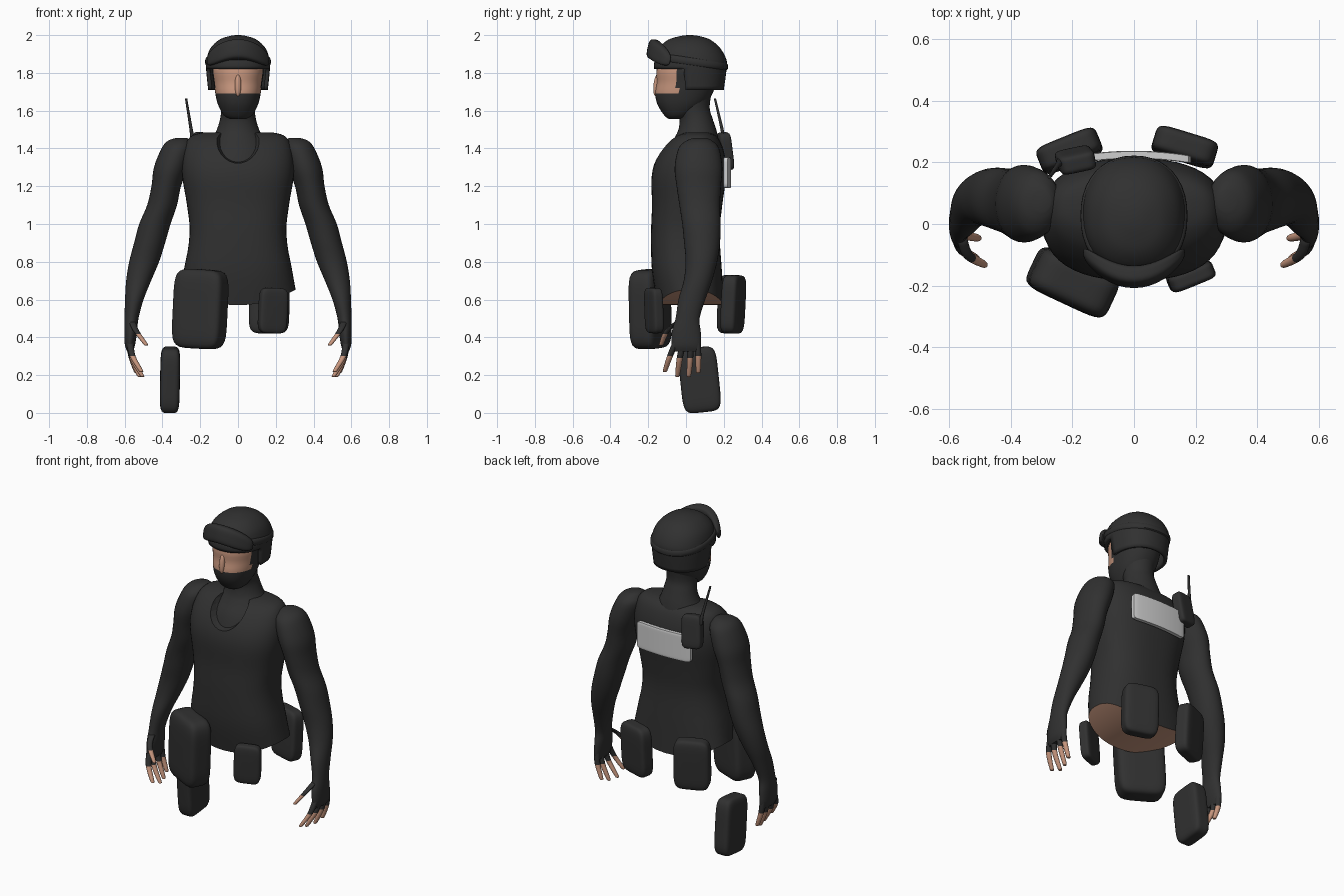
import bpy, bmesh, math
from math import cos, sin, pi, radians, copysign

if "Cube" in bpy.data.objects:
    bpy.data.objects.remove(bpy.data.objects["Cube"])


def material(name, rgb):
    m = bpy.data.materials.new(name)
    m.diffuse_color = (*rgb, 1)
    m.use_nodes = True
    m.node_tree.nodes["Principled BSDF"].inputs["Base Color"].default_value = m.diffuse_color
    return m


BLACK = material("black_fabric", (0.03, 0.03, 0.03))
SKIN = material("skin", (0.58, 0.31, 0.21))
GREY = material("light_grey", (0.62, 0.62, 0.62))


def finish(name, bm, mats, rule=None):
    bmesh.ops.recalc_face_normals(bm, faces=bm.faces[:])
    if rule:
        for f in bm.faces:
            f.material_index = rule(f.calc_center_median())
    me = bpy.data.meshes.new(name)
    bm.to_mesh(me)
    bm.free()
    for m in mats:
        me.materials.append(m)
    ob = bpy.data.objects.new(name, me)
    bpy.context.collection.objects.link(ob)
    return ob


def smooth_path(rows, steps):
    # Catmull-Rom interpolation of every section parameter
    out = []
    for i in range(len(rows) - 1):
        a, b, c, d = (rows[max(i - 1, 0)], rows[i], rows[i + 1],
                      rows[min(i + 2, len(rows) - 1)])
        for k in range(steps):
            t = k / steps
            out.append([0.5 * (2 * q + (r - p) * t + (2 * p - 5 * q + 4 * r - s) * t * t
                               + (3 * q - p - 3 * r + s) * t ** 3)
                        for p, q, r, s in zip(a, b, c, d)])
    return out + [list(rows[-1])]


def loft(name, rows, mats=(BLACK,), n=32, steps=4, power=2.0, rule=None, warp=None, drop=None):
    """Stack of level oval sections, each (x, z, half width, y front, y back)."""
    bm = bmesh.new()
    rings = []
    for x, z, rx, y0, y1 in smooth_path(rows, steps):
        ring = []
        for i in range(n):
            c, s = cos(2 * pi * i / n), sin(2 * pi * i / n)
            p = [x + rx * copysign(abs(c) ** (2 / power), c),
                 (y0 + y1) / 2 + (y1 - y0) / 2 * copysign(abs(s) ** (2 / power), s), z]
            ring.append(bm.verts.new(warp(*p) if warp else p))
        rings.append(ring)
    for r, q in zip(rings, rings[1:]):
        for i in range(n):
            j = (i + 1) % n
            bm.faces.new((r[i], r[j], q[j], q[i]))
    for r in (rings[0], rings[-1]):          # end caps in strips from front to back
        for i in range(n // 2):
            v = [r[i], r[i + 1], r[(n - i - 1) % n], r[(n - i) % n]]
            bm.faces.new(list(dict.fromkeys(v)))
    if drop:
        dead = [f for f in bm.faces if drop(f.calc_center_median())]
        bmesh.ops.delete(bm, geom=dead, context='FACES')
    return finish(name, bm, mats, rule)


def pillow(name, size, loc, rot=(0, 0, 0), n=5.5, mat=BLACK, bend=0, droop=0):
    """Rounded box, optionally bent backwards and down at its ends."""
    bm = bmesh.new()
    bmesh.ops.create_cube(bm, size=2)
    bmesh.ops.subdivide_edges(bm, edges=bm.edges[:], cuts=11, use_grid_fill=True)
    for v in bm.verts:
        k = sum(abs(c) ** n for c in v.co) ** (1 / n)
        v.co = [c / k * s / 2 for c, s in zip(v.co, size)]
        v.co.y += bend * v.co.x ** 2
        v.co.z -= droop * v.co.x ** 2
    ob = finish(name, bm, (mat,))
    ob.location = loc
    ob.rotation_euler = [radians(a) for a in rot]
    return ob


# Vest with saddle-shaped hem, skin shows on the underside
def hem(x, y, z):
    return (x, y, z + 0.08 * (x / 0.3) ** 2 * max(0, (0.85 - z) / 0.28))


vest = loft("vest", [
    (0, .57, .305, -.15, .20), (0, .75, .283, -.18, .19), (0, .95, .256, -.185, .178),
    (0, 1.10, .27, -.18, .192), (0, 1.25, .295, -.182, .212), (0, 1.35, .295, -.155, .208),
    (0, 1.43, .275, -.10, .185), (0, 1.47, .24, -.045, .155), (0, 1.485, .18, 0, .12)],
    (BLACK, SKIN), n=48, power=2.5, warp=hem)
for p in vest.data.polygons:
    if p.normal.z < -0.8 and p.center.z < 0.66:
        p.material_index = 1

# Neckline cut out of the vest
bm = bmesh.new()
bmesh.ops.create_uvsphere(bm, u_segments=32, v_segments=16, radius=1)
for v in bm.verts:
    v.co = (v.co.x * .135, v.co.y * .25 - .2, v.co.z * .17 + 1.49)
cutter = finish("neckline_cutter", bm, (BLACK,))
cutter.hide_render = True
cutter.hide_viewport = True
cut = vest.modifiers.new("neckline", 'BOOLEAN')
cut.operation = 'DIFFERENCE'
cut.object = cutter

# Shirt collar and neck
loft("neck", [
    (0, 1.25, .20, -.155, .17), (0, 1.38, .175, -.11, .185), (0, 1.45, .14, -.065, .172),
    (0, 1.50, .112, -.04, .16), (0, 1.56, .094, -.035, .14), (0, 1.62, .09, -.06, .125),
    (0, 1.72, .10, -.06, .14)])

# Head: mask below, skin opening around the eyes
loft("head", [
    (0, 1.555, .04, -.09, -.03), (0, 1.575, .075, -.115, .03), (0, 1.63, .105, -.15, .10),
    (0, 1.69, .12, -.163, .14), (0, 1.75, .128, -.155, .16), (0, 1.82, .135, -.155, .17),
    (0, 1.90, .11, -.12, .15)],
    (BLACK, SKIN), n=40, power=2.2,
    rule=lambda c: int(1.69 < c.z < 1.85 and c.y < -.045))
pillow("nose_bridge", (.034, .04, .12), (0, -.152, 1.735), (-6, 0, 0), 2.2, SKIN)

# Helmet with ear and neck guard
helmet = loft("helmet", [
    (0, 1.71, .158, -.14, .20), (0, 1.82, .169, -.168, .215), (0, 1.87, .167, -.165, .214),
    (0, 1.93, .146, -.145, .182), (0, 1.975, .10, -.095, .13), (0, 1.995, .045, -.03, .07),
    (0, 2.0, .01, .01, .03)], n=40, power=2.2,
    drop=lambda c: c.z < 1.711 or (c.z < 1.82 and c.y < .005))
wall = helmet.modifiers.new("wall", 'SOLIDIFY')
wall.thickness = .02
wall.offset = -1

# Goggles pushed up on the helmet, with strap
pillow("goggles", (.33, .065, .105), (0, -.172, 1.925), (-12, 0, 0), 3.2, bend=3.3, droop=1.6)
loft("goggle_strap", [
    (0, 1.842, .165, -.16, .21), (0, 1.85, .173, -.17, .221),
    (0, 1.875, .173, -.17, .221), (0, 1.885, .163, -.16, .21)],
    n=40, power=2.2, steps=2, warp=lambda x, y, z: (x, y, z - .14 * y))

# Arms, gloved hands and bare finger ends
ARM = [(.30, 1.455, .03, .04, .11), (.312, 1.44, .06, 0, .14), (.322, 1.40, .083, -.04, .175),
       (.355, 1.30, .09, -.06, .192), (.38, 1.20, .078, -.05, .185), (.402, 1.10, .079, -.035, .18),
       (.44, 1.0, .083, -.02, .183), (.468, .90, .082, -.01, .18), (.497, .80, .079, -.002, .165),
       (.526, .70, .066, -.012, .138), (.549, .60, .049, -.04, .102), (.564, .50, .037, -.055, .072),
       (.568, .43, .034, -.075, .078), (.572, .36, .027, -.075, .08), (.571, .325, .015, -.06, .07)]
FINGERS = {  # base, middle and tip as (x, y, z)
    "thumb": ((.56, -.045, .48), (.54, -.10, .435), (.49, -.13, .365)),
    "index_finger": ((.572, -.055, .37), (.558, -.085, .30), (.515, -.11, .225)),
    "middle_finger": ((.572, -.015, .37), (.56, -.033, .29), (.51, -.045, .20)),
    "ring_finger": ((.572, .025, .37), (.562, .022, .29), (.525, .015, .20)),
    "little_finger": ((.572, .06, .37), (.565, .065, .30), (.54, .065, .22))}
for side, s in (("left", 1), ("right", -1)):
    loft(side + "_arm", [(s * x, z, r, a, b) for x, z, r, a, b in ARM])
    for name, pts in FINGERS.items():
        rows = [(s * x, z, r, y - r, y + r) for (x, y, z), r in zip(pts, (.018, .016, .012))]
        x, y, z = pts[2]
        rows.append((s * (x - .003), z - .007, .005, y - .006, y + .004))
        limit = .425 if name == "thumb" else .295
        loft(f"{side}_{name}", rows, (BLACK, SKIN), n=12,
             rule=lambda c, limit=limit: int(c.z < limit))

# Belt and leg pouches: size, centre, rotation
for name, size, loc, rot in (
        ("large_front_pouch", (.28, .15, .42), (-.2, -.19, .55), (0, 3, -25)),
        ("small_front_pouch", (.155, .06, .24), (.185, -.17, .542), (3, 2, 22)),
        ("back_pouch_a", (.21, .09, .31), (.165, .25, .575), (-3, 0, -17)),
        ("back_pouch_b", (.21, .09, .31), (-.21, .238, .575), (-3, 0, 22)),
        ("leg_pouch", (.105, .205, .345), (-.36, .072, .175), (6, 1, 0))):
    pillow(name, size, loc, rot)

# Back panel, radio and antenna
pillow("back_panel", (.37, .026, .165), (0, .225, 1.272), (0, 0, 0), 16, GREY, bend=-.45)
pillow("radio", (.12, .065, .20), (-.19, .208, 1.385), (8, 4, 12))
loft("antenna", [(-.24, 1.44, .014, .186, .214), (-.248, 1.50, .009, .182, .2),
                 (-.275, 1.665, .006, .147, .159)], n=10)

# Smooth shading with crisp edges
for ob in bpy.context.scene.objects:
    if ob is not cutter:
        ob.select_set(True)
        bpy.context.view_layer.objects.active = ob
bpy.ops.object.shade_smooth_by_angle(angle=radians(40))
